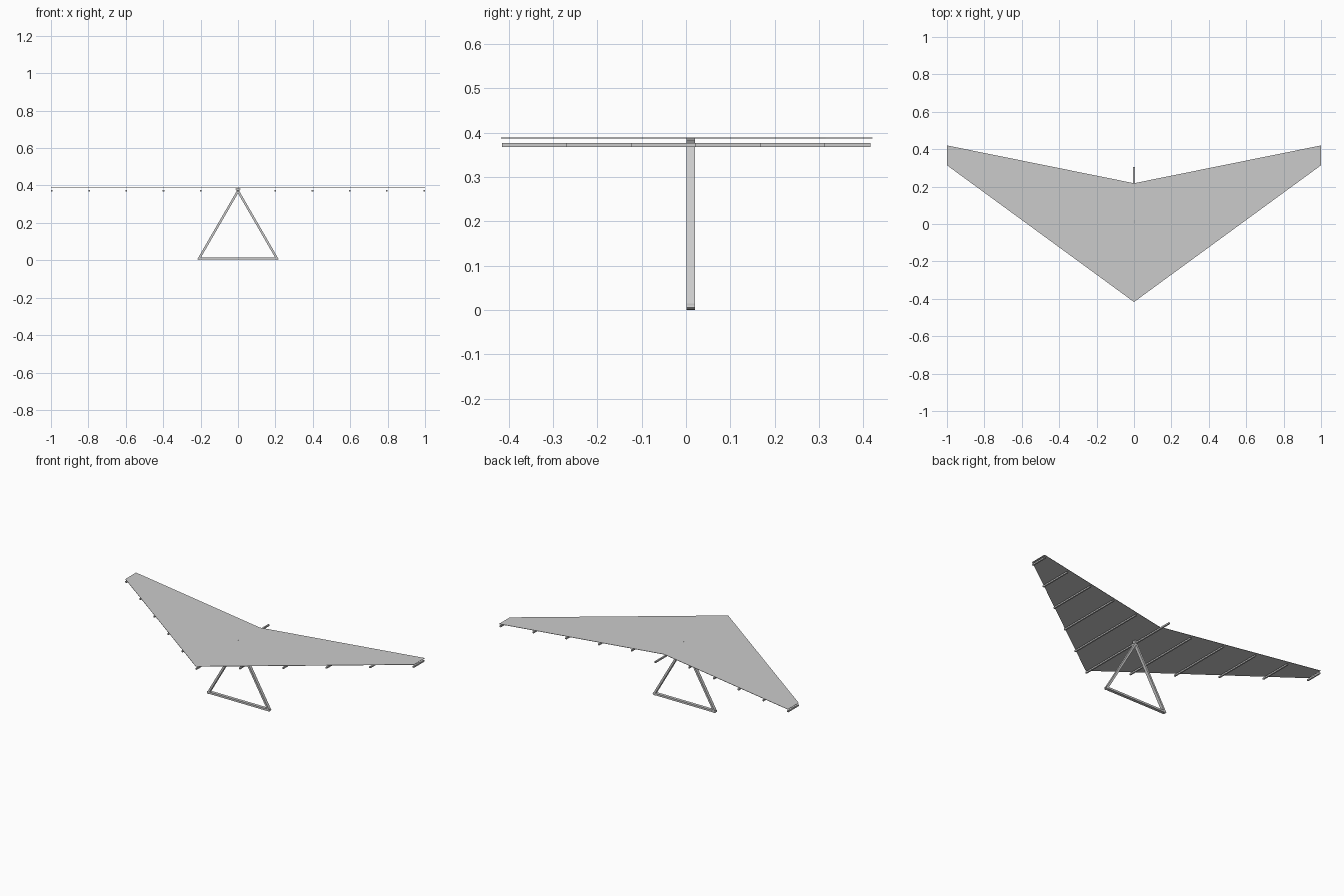
import bpy, bmesh, math

if "Cube" in bpy.data.objects:
    bpy.data.objects.remove(bpy.data.objects["Cube"])

NOSE_Y, TAIL_Y = -0.417, 0.218      # sail chord at the centre
TIP_FRONT, TIP_REAR = 0.314, 0.42   # sail chord at the wing tips


def box(name, size, loc, tilt=0.0):
    bm = bmesh.new()
    bmesh.ops.create_cube(bm, size=1.0)
    bmesh.ops.scale(bm, vec=size, verts=bm.verts)
    mesh = bpy.data.meshes.new(name)
    bm.to_mesh(mesh)
    bm.free()
    ob = bpy.data.objects.new(name, mesh)
    ob.location = loc
    ob.rotation_euler = (0, tilt, 0)
    bpy.context.collection.objects.link(ob)
    return ob


# Sail: thin swept wing, one flat panel on each side of the centre line
outline = [(0, NOSE_Y), (1, TIP_FRONT), (1, TIP_REAR), (0, TAIL_Y),
           (-1, TIP_REAR), (-1, TIP_FRONT)]
bm = bmesh.new()
v = [bm.verts.new((x, y, 0.3885)) for x, y in outline]
bm.faces.new((v[0], v[1], v[2], v[3]))
bm.faces.new((v[0], v[3], v[4], v[5]))
mesh = bpy.data.meshes.new("sail")
bm.to_mesh(mesh)
bm.free()
sail = bpy.data.objects.new("sail", mesh)
bpy.context.collection.objects.link(sail)
solid = sail.modifiers.new("thickness", 'SOLIDIFY')
solid.thickness = 0.002
solid.offset = -1

# Battens under the sail, plus the keel that sticks out behind the middle
for i in range(-5, 6):
    x = i * 0.199
    front = NOSE_Y + (TIP_FRONT - NOSE_Y) * abs(x) + 0.002
    rear = TAIL_Y + (TIP_REAR - TAIL_Y) * abs(x) - 0.003
    name = "batten"
    if i == 0:
        name, rear = "keel", 0.306
    box(name, (0.009, rear - front, 0.009), (x, (front + rear) / 2, 0.372))

# Triangular control frame: base bar and two leaning legs
box("base_bar", (0.43, 0.019, 0.012), (0, 0.011, 0.009))
for side in (-1, 1):
    box("frame_leg", (0.012, 0.019, 0.442),
        (side * 0.1015, 0.011, 0.1945), -side * math.radians(30))
